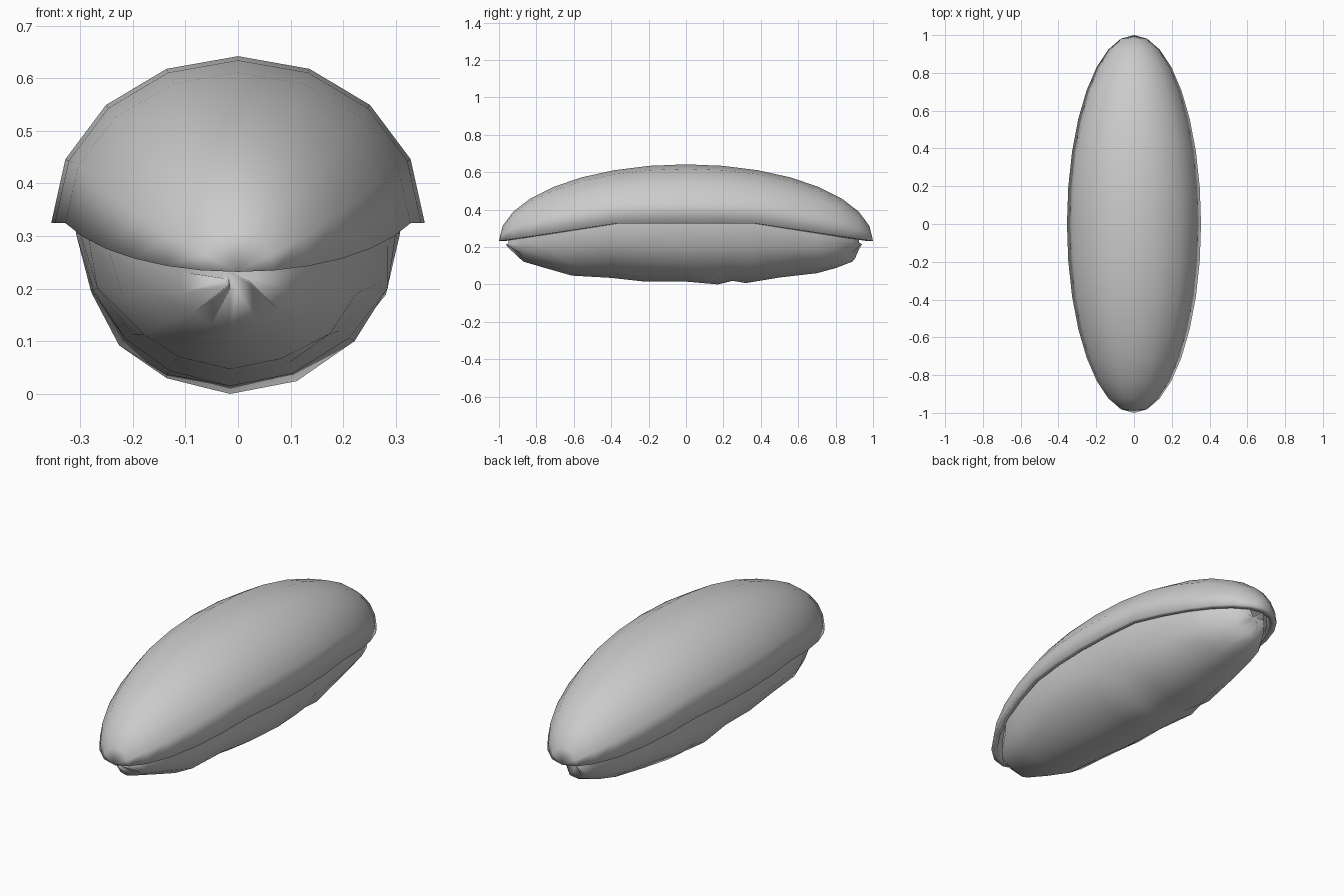
import bpy, bmesh, random
from math import sin, cos, pi, sqrt

if "Cube" in bpy.data.objects:
    bpy.data.objects.remove(bpy.data.objects["Cube"])

random.seed(4)
SEG = 8     # faces across each half shell
ROWS = 16   # rows from end to end


def rim(y):
    """Height of the shell's lower edge along its length."""
    return 0.328 - 0.093 * max(0.0, (abs(y) - 0.38) / 0.62)


def lerp_table(table, y):
    for (y0, *a), (y1, *b) in zip(table, table[1:]):
        if y <= y1:
            f = (y - y0) / (y1 - y0)
            return [p + (q - p) * f for p, q in zip(a, b)]
    return table[-1][1:]


def skin(bm, rings, close=False):
    """Bridge successive rows of points with quads."""
    rows = [[bm.verts.new(p) for p in r] for r in rings]
    for a, b in zip(rows, rows[1:]):
        n = len(a)
        for i in range(n if close else n - 1):
            j = (i + 1) % n
            bm.faces.new((a[i], a[j], b[j], b[i]))


def finish(bm, name):
    bmesh.ops.remove_doubles(bm, verts=bm.verts, dist=0.0005)
    bmesh.ops.recalc_face_normals(bm, faces=bm.faces)
    me = bpy.data.meshes.new(name)
    bm.to_mesh(me)
    bm.free()
    for p in me.polygons:
        p.use_smooth = True
    ob = bpy.data.objects.new(name, me)
    bpy.context.collection.objects.link(ob)
    return ob


def arch(t, length, width, height):
    """One cross-section of the domed cover."""
    y, c = length * sin(t), max(cos(t), 0)
    z0 = rim(sin(t))
    top = 0.235 + height * c
    return [(width * c * cos(pi * i / SEG), y,
             z0 + (top - z0) * sin(pi * i / SEG)) for i in range(SEG + 1)]


# Domed cover: outer skin, flat lip and inner skin
bm = bmesh.new()
rings = []
for k in range(ROWS + 1):
    t = -pi / 2 + pi * k / ROWS
    outer = arch(t, 1.0, 0.355, 0.41)
    inner = arch(t, 0.965, 0.325, 0.375)
    rings.append(outer + inner[::-1])
skin(bm, rings, close=True)
finish(bm, "top_cover")

# Lumpy underside: y, half width, bottom height
keel = [(-0.95, 0.03, 0.20), (-0.87, 0.11, 0.125), (-0.75, 0.19, 0.09),
        (-0.61, 0.245, 0.05), (-0.40, 0.285, 0.038), (-0.22, 0.30, 0.018),
        (0.0, 0.308, 0.018), (0.17, 0.305, 0.003), (0.25, 0.302, 0.022),
        (0.32, 0.295, 0.010), (0.50, 0.27, 0.040), (0.70, 0.215, 0.063),
        (0.80, 0.17, 0.090), (0.89, 0.10, 0.125), (0.925, 0.05, 0.19)]
bm = bmesh.new()
rings = []
for n, (y, w, zb) in enumerate(keel):
    z0 = rim(y) - 0.02
    ring = [(w, y, z0 + 0.05)]
    for i in range(SEG + 1):
        a = pi * i / SEG
        s = 0.008 if 0 < i < SEG and i != SEG // 2 else 0
        ring.append((w * cos(a) + random.uniform(-s, s) - 0.015 * sin(a) ** 4,
                     y + random.uniform(-s, s) * 2,
                     z0 - (z0 - zb) * sin(a) + random.uniform(0, s)))
    ring.append((-w, y, z0 + 0.05))
    rings.append(ring)
# pinched ends
front_tip = [(-0.02, -0.90, 0.235)] * len(rings[0])
back_tip = [(0.0, 0.91, 0.235)] * len(rings[0])
skin(bm, [front_tip] + rings + [back_tip])
finish(bm, "lumpy_underside")

# Rest the model on the ground
low = min(v.co.z for o in bpy.context.collection.objects for v in o.data.vertices)
for o in bpy.context.collection.objects:
    for v in o.data.vertices:
        v.co.z -= low
